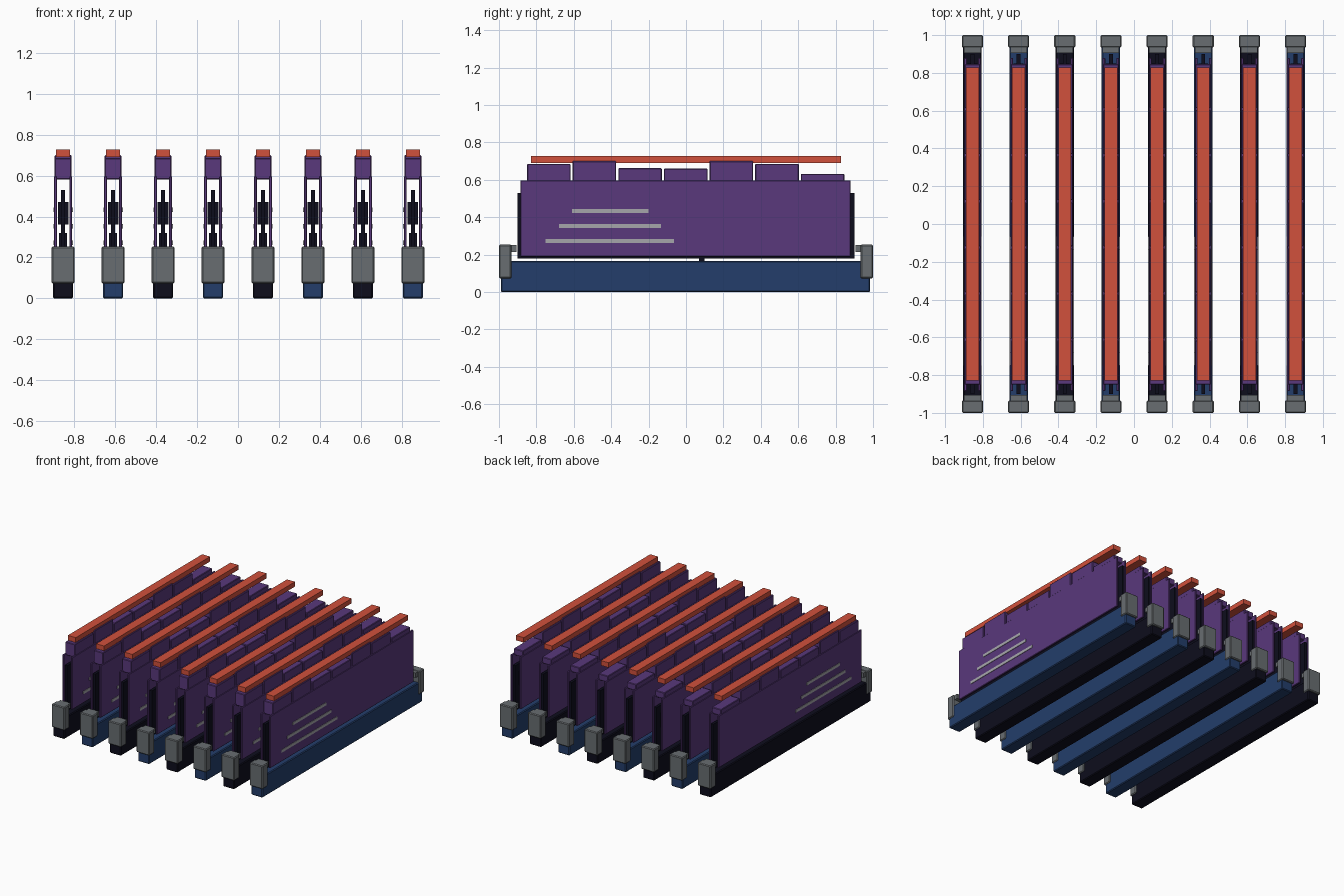
import bpy
import bmesh
from mathutils import Matrix, Vector

default = bpy.data.objects.get("Cube")
if default:
    bpy.data.objects.remove(default, do_unlink=True)


def material(name, rgb):
    m = bpy.data.materials.new(name)
    m.use_nodes = True
    m.diffuse_color = (*rgb, 1)
    bsdf = next(n for n in m.node_tree.nodes if n.type == 'BSDF_PRINCIPLED')
    bsdf.inputs["Base Color"].default_value = (*rgb, 1)
    return m


PURPLE = material("purple metal", (0.1, 0.04, 0.2))
RED = material("orange red", (0.64, 0.082, 0.045))
BLUE = material("navy blue", (0.017, 0.048, 0.147))
BLACK = material("near black", (0.004, 0.004, 0.012))
GREY = material("clip grey", (0.14, 0.155, 0.165))
SILVER = material("stripe silver", (0.38, 0.38, 0.41))


def boxes_mesh(name, mat, boxes, bevel=0.0):
    """One mesh from boxes given as (x range, y range, z range)."""
    bm = bmesh.new()
    for ranges in boxes:
        lo, hi = (Vector(c) for c in zip(*ranges))
        matrix = Matrix.Translation((lo + hi) / 2) @ Matrix.Diagonal((*(hi - lo), 1))
        bmesh.ops.create_cube(bm, size=1, matrix=matrix)
    if bevel:
        bmesh.ops.bevel(bm, geom=bm.edges[:], offset=bevel, segments=1, affect='EDGES')
    mesh = bpy.data.meshes.new(name)
    bm.to_mesh(mesh)
    bm.free()
    mesh.materials.append(mat)
    return mesh


def mirrored(boxes, axis):
    """Boxes plus their copies mirrored across the given axis."""
    out = list(boxes)
    for b in boxes:
        flipped = list(b)
        flipped[axis] = (-b[axis][1], -b[axis][0])
        out.append(tuple(flipped))
    return out


# Heat spreader: a plate on each side
plates = mirrored([((0.03, 0.044), (-0.885, 0.88), (0.19, 0.597))], 0)

# Stepped caps along the top edge
tops = [0.685, 0.70, 0.662, 0.66, 0.70, 0.685, 0.632]
pitch, start = 0.244, -0.85
caps = [((-0.041, 0.041), (start + i * pitch, start + i * pitch + 0.233), (0.582, t))
        for i, t in enumerate(tops)]

# Decorative stripes, longest at the bottom
stripes = mirrored([((0.043, 0.0475), span, (z - 0.011, z + 0.011))
                    for span, z in [((-0.61, -0.2), 0.433),
                                    ((-0.68, -0.135), 0.352),
                                    ((-0.75, -0.065), 0.272)]], 0)

# Circuit board with its notch key and two rows of chips
board = [((-0.01, 0.01), (-0.9, 0.9), (0.18, 0.53)),
         ((-0.01, 0.01), (0.07, 0.1), (0.16, 0.19))]
chips = []
for i in range(8):
    y = -0.77 + i * 0.22
    chips.append(((-0.026, 0.026), (y - 0.08, y + 0.08), (0.36, 0.47)))
    chips.append(((-0.02, 0.02), (y - 0.05, y + 0.05), (0.23, 0.32)))

# End clips with a short latch reaching inwards
clip = mirrored([((-0.056, 0.056), (-1.0, -0.934), (0.073, 0.253))], 1)
latch = mirrored([((-0.044, 0.044), (-0.94, -0.905), (0.213, 0.25))], 1)

socket = [((-0.049, 0.049), (-0.99, 0.985), (0, 0.166))]
socket_meshes = [boxes_mesh("socket", m, socket, 0.006) for m in (BLACK, BLUE)]

shared = {
    "spreader_plates": boxes_mesh("spreader_plates", PURPLE, plates, 0.003),
    "spreader_caps": boxes_mesh("spreader_caps", PURPLE, caps, 0.004),
    "side_stripes": boxes_mesh("side_stripes", SILVER, stripes),
    "circuit_board": boxes_mesh("circuit_board", BLACK, board),
    "memory_chips": boxes_mesh("memory_chips", BLACK, chips),
    "end_clips": boxes_mesh("end_clips", GREY, clip, 0.006),
    "clip_latches": boxes_mesh("clip_latches", GREY, latch),
    "light_bar": boxes_mesh("light_bar", RED,
                            [((-0.034, 0.034), (-0.828, 0.828), (0.69, 0.728))]),
}

# Eight modules side by side, with alternating socket colours
for i in range(8):
    x = (i - 3.5) * 0.2443
    parts = dict(shared, socket=socket_meshes[i % 2])
    for name, mesh in parts.items():
        ob = bpy.data.objects.new(f"{name}_{i + 1}", mesh)
        ob.location.x = x
        bpy.context.collection.objects.link(ob)
